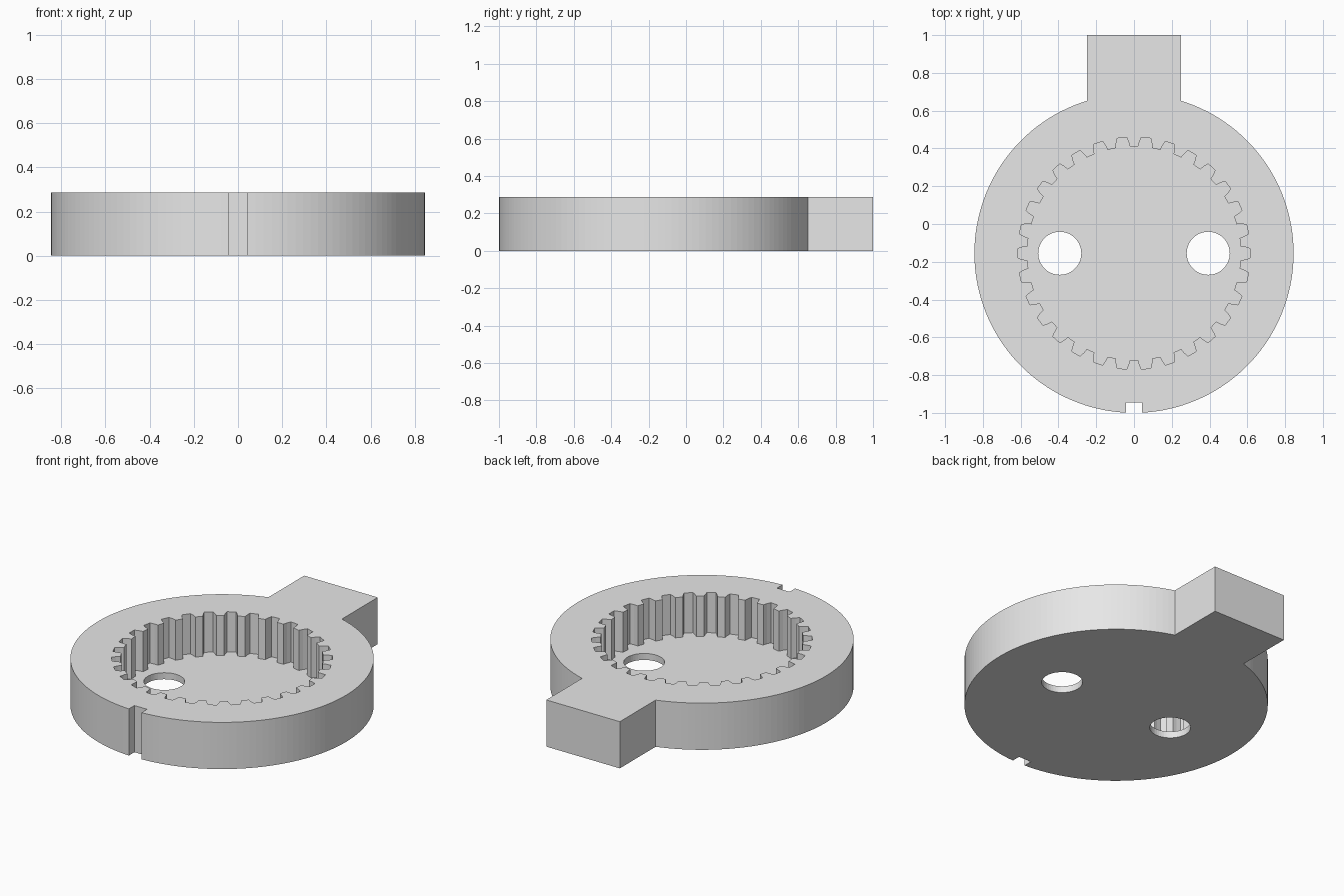
import bpy
import bmesh
from math import sin, cos, pi, asin, sqrt

if "Cube" in bpy.data.objects:
    bpy.data.objects.remove(bpy.data.objects["Cube"], do_unlink=True)

HEIGHT, FLOOR = 0.287, 0.04
RADIUS, CENTRE_Y = 0.845, -0.155
TAB_HALF, NOTCH_HALF, NOTCH_Y = 0.25, 0.043, -0.945
TEETH, ROOT_R, TIP_R = 30, 0.615, 0.565
HOLE_X, HOLE_R = 0.393, 0.114

grey = bpy.data.materials.new("plain grey")
grey.use_nodes = True
grey.diffuse_color = (0.8, 0.8, 0.8, 1)
grey.node_tree.nodes["Principled BSDF"].inputs["Base Color"].default_value = (0.8, 0.8, 0.8, 1)


def polar(radius, angle, x=0):
    """Point at an angle measured clockwise from +y."""
    return (x + radius * sin(angle), CENTRE_Y + radius * cos(angle))


def prism(name, points, z0, z1):
    bm = bmesh.new()
    base = bm.faces.new([bm.verts.new((x, y, z0)) for x, y in points])
    top = bmesh.ops.extrude_face_region(bm, geom=[base])["geom"]
    for v in top:
        if isinstance(v, bmesh.types.BMVert):
            v.co.z = z1
    bmesh.ops.recalc_face_normals(bm, faces=bm.faces)
    mesh = bpy.data.meshes.new(name)
    bm.to_mesh(mesh)
    bm.free()
    mesh.materials.append(grey)
    obj = bpy.data.objects.new(name, mesh)
    bpy.context.collection.objects.link(obj)
    return obj


def cut(target, cutter):
    cutter.hide_render = True
    mod = target.modifiers.new(cutter.name, "BOOLEAN")
    mod.operation, mod.solver, mod.object = "DIFFERENCE", "EXACT", cutter
    bpy.context.view_layer.objects.active = target
    bpy.ops.object.modifier_apply(modifier=mod.name)
    bpy.data.objects.remove(cutter, do_unlink=True)


# Housing outline: right half from tab to notch, then mirrored
start, end = asin(TAB_HALF / RADIUS), pi - asin(NOTCH_HALF / RADIUS)
steps = 64
half = [(TAB_HALF, 1.0)]
half += [polar(RADIUS, start + (end - start) * i / steps) for i in range(steps + 1)]
half.append((NOTCH_HALF, NOTCH_Y))
outline = half + [(-x, y) for x, y in reversed(half)]
housing = prism("ring_gear_housing", outline, 0, HEIGHT)

# Toothed pocket: one groove profile repeated around the centre
groove = [(TIP_R, -0.066), (0.59, -0.056), (ROOT_R, -0.041),
          (ROOT_R, 0.041), (0.59, 0.056), (TIP_R, 0.066)]
pocket = [polar(r, a + (k + 0.5) * 2 * pi / TEETH) for k in range(TEETH) for r, a in groove]
cut(housing, prism("tooth_pocket", pocket, FLOOR, HEIGHT + 0.1))

# Two round holes through the floor
for side in (-1, 1):
    circle = [polar(HOLE_R, 2 * pi * i / 48, side * HOLE_X) for i in range(48)]
    cut(housing, prism("floor_hole", circle, -0.1, FLOOR + 0.1))
